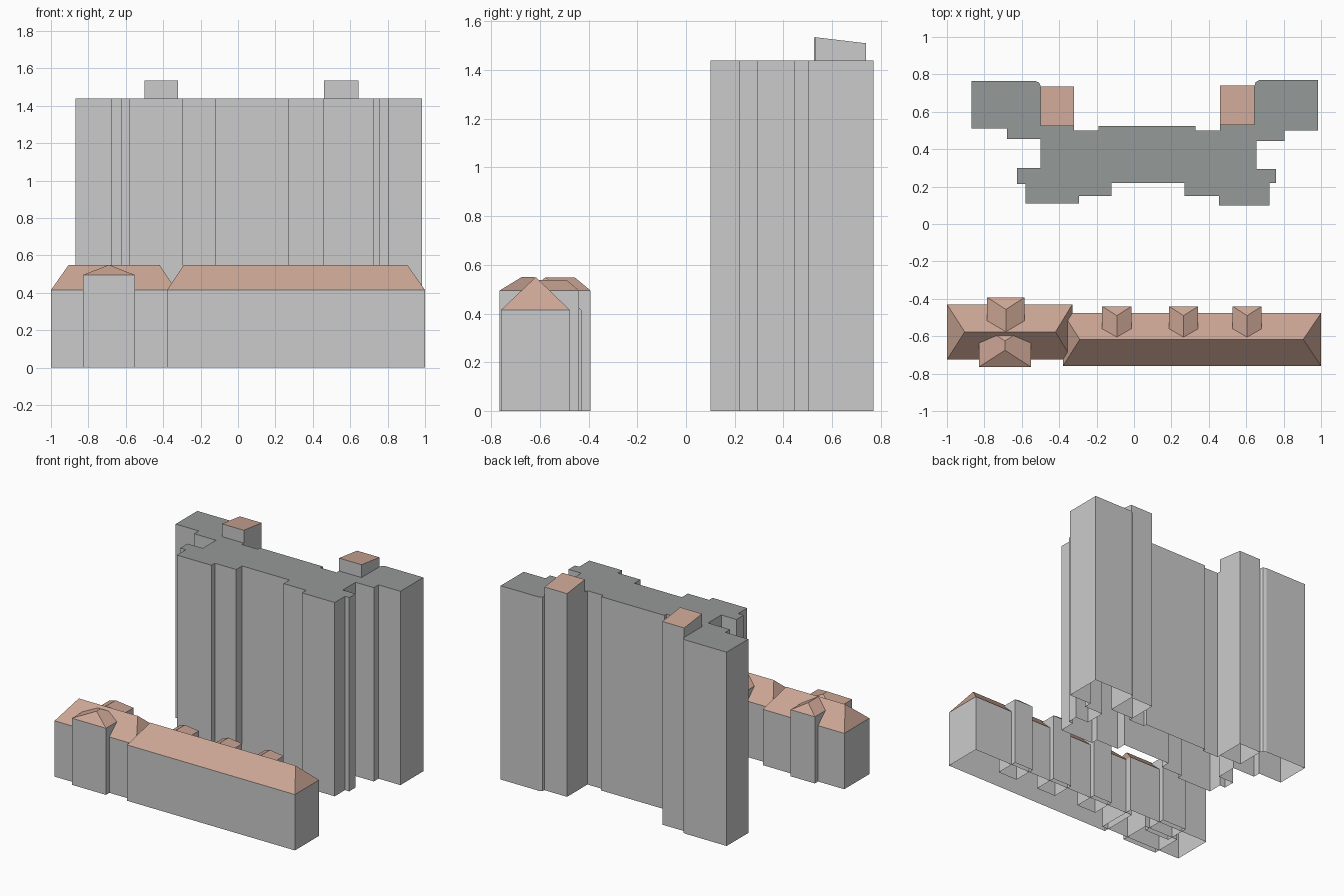
import bpy


def material(name, rgb):
    m = bpy.data.materials.new(name)
    m.diffuse_color = (*rgb, 1)
    return m


TILE = material("roof_tile", (0.6, 0.38, 0.3))
FLAT = material("flat_roof", (0.30, 0.32, 0.31))


def mesh(name, verts, faces, mat=None):
    me = bpy.data.meshes.new(name)
    me.from_pydata(verts, [], faces)
    if mat:
        me.materials.append(mat)
    ob = bpy.data.objects.new(name, me)
    bpy.context.collection.objects.link(ob)
    return ob


def walls(name, outline, heights):
    """Open-bottomed wall ring; outline runs counter-clockwise."""
    n = len(outline)
    v = [(x, y, 0) for x, y in outline]
    v += [(x, y, h) for (x, y), h in zip(outline, heights)]
    mesh(name, v, [(i, (i + 1) % n, n + (i + 1) % n, n + i) for i in range(n)])


def block(name, outline, heights, mat):
    walls(name + "_walls", outline, heights)
    mesh(name + "_roof", [(x, y, h) for (x, y), h in zip(outline, heights)],
         [tuple(range(len(outline)))], mat)


def hipped(name, x0, x1, y0, y1, eave, a, b):
    """Rectangular walls with a hipped roof; a, b are the ridge ends.
    The ridge runs along x or y."""
    c = [(x0, y0), (x1, y0), (x1, y1), (x0, y1)]
    walls(name + "_walls", c, [eave] * 4)
    v = [(x, y, eave) for x, y in c] + [a, b]
    if a[1] == b[1]:
        f = [(0, 1, 5, 4), (1, 2, 5), (2, 3, 4, 5), (3, 0, 4)]
    else:
        f = [(0, 1, 4), (1, 2, 5, 4), (2, 3, 5), (3, 0, 4, 5)]
    mesh(name + "_roof", v, f, TILE)


# High-rise slab with stepped footprint
outline = [
    (-0.87, 0.51), (-0.68, 0.51), (-0.68, 0.455), (-0.50, 0.455), (-0.50, 0.30),
    (-0.625, 0.30), (-0.625, 0.215), (-0.58, 0.215), (-0.58, 0.11), (-0.295, 0.11),
    (-0.295, 0.15), (-0.12, 0.15), (-0.12, 0.22), (0.27, 0.22), (0.27, 0.15),
    (0.455, 0.15), (0.455, 0.10), (0.725, 0.10), (0.725, 0.22), (0.76, 0.22),
    (0.76, 0.295), (0.655, 0.295), (0.655, 0.445), (0.805, 0.445), (0.805, 0.50),
    (0.985, 0.50), (0.985, 0.77), (0.67, 0.77), (0.65, 0.758), (0.645, 0.74),
    (0.645, 0.53), (0.46, 0.53), (0.46, 0.50), (0.33, 0.50), (0.33, 0.525),
    (-0.19, 0.525), (-0.19, 0.50), (-0.32, 0.50), (-0.32, 0.525), (-0.50, 0.525),
    (-0.50, 0.74), (-0.508, 0.757), (-0.53, 0.765), (-0.87, 0.765)]
block("high_rise", outline, [1.44] * len(outline), FLAT)

# Stair towers with sloping tops
for side, x0, x1, y0 in (("left", -0.50, -0.32, 0.525), ("right", 0.46, 0.645, 0.53)):
    y1 = y0 + 0.21
    block(side + "_stair_tower", [(x0, y0), (x1, y0), (x1, y1), (x0, y1)],
          [1.535, 1.535, 1.51, 1.51], TILE)

# Low front building: two hipped wings
hipped("left_wing", -1.0, -0.33, -0.725, -0.43, 0.415,
       (-0.905, -0.577, 0.55), (-0.42, -0.577, 0.55))
hipped("right_wing", -0.38, 1.0, -0.76, -0.477, 0.415,
       (-0.29, -0.617, 0.55), (0.905, -0.617, 0.55))

# Projecting bays of the left wing
hipped("front_bay", -0.83, -0.55, -0.765, -0.535, 0.495,
       (-0.69, -0.675, 0.55), (-0.69, -0.625, 0.55))
hipped("rear_bay", -0.785, -0.585, -0.575, -0.392, 0.495,
       (-0.685, -0.574, 0.549), (-0.685, -0.457, 0.549))

# Three small rear bays of the right wing
for i, x in enumerate((-0.092, 0.265, 0.605)):
    hipped(f"small_rear_bay_{i + 1}", x - 0.078, x + 0.078, -0.612, -0.44, 0.495,
           (x, -0.611, 0.538), (x, -0.49, 0.538))
